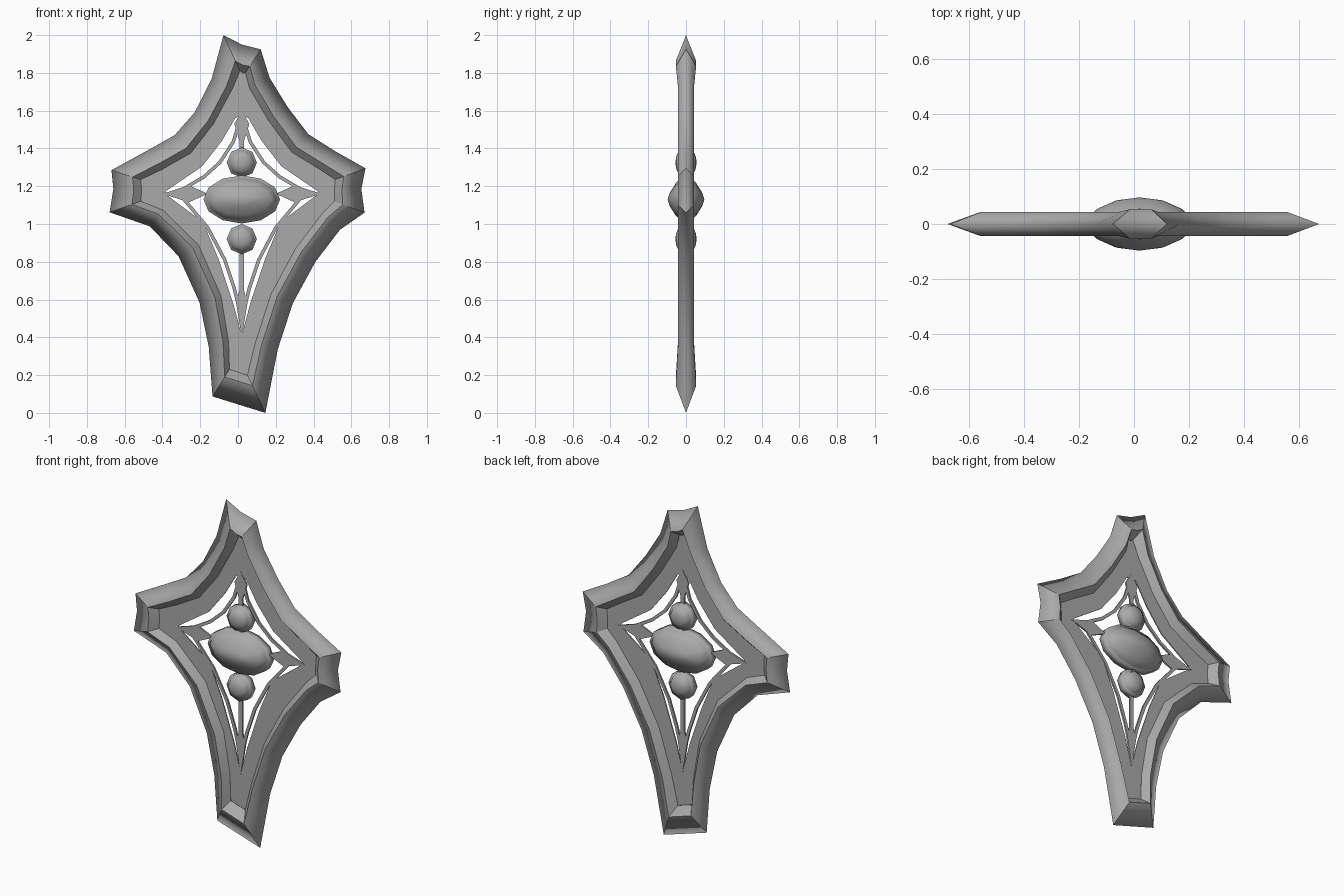
import bpy, bmesh, math
from mathutils import Vector

if "Cube" in bpy.data.objects:
    bpy.data.objects.remove(bpy.data.objects["Cube"])

CX = 0.02  # axis of the inner ornament
metal = bpy.data.materials.new("grey metal")
metal.diffuse_color = (0.4, 0.4, 0.4, 1)
metal.use_nodes = True
metal.node_tree.nodes["Principled BSDF"].inputs["Base Color"].default_value = metal.diffuse_color


def finish(bm, name):
    bmesh.ops.recalc_face_normals(bm, faces=bm.faces)
    me = bpy.data.meshes.new(name)
    bm.to_mesh(me)
    bm.free()
    me.materials.append(metal)
    ob = bpy.data.objects.new(name, me)
    bpy.context.collection.objects.link(ob)
    return ob


def plate(name, polys, half=0.005):
    """Thin flat pieces from x/z outlines."""
    bm = bmesh.new()
    for poly in polys:
        f, b = ([bm.verts.new((x, y, z)) for x, z in poly] for y in (-half, half))
        bm.faces.new(f)
        bm.faces.new(b[::-1])
        for i in range(len(poly)):
            j = (i + 1) % len(poly)
            bm.faces.new((f[i], b[i], b[j], f[j]))
    return finish(bm, name)


def gem(name, cz, rings, apex, n=10):
    """Double-sided stone; rings are (x radius, z radius, height)."""
    bm = bmesh.new()
    layers = [(a, b, -h) for a, b, h in reversed(rings)] + rings
    loops = [[bm.verts.new((CX + a * math.cos(2 * math.pi * i / n), y,
                            cz + b * math.sin(2 * math.pi * i / n))) for i in range(n)]
             for a, b, y in layers]
    for p, q in zip(loops, loops[1:]):
        for i in range(n):
            bm.faces.new((p[i], p[i - 1], q[i - 1], q[i]))
    for loop, y in ((loops[0], -apex), (loops[-1], apex)):
        tip = bm.verts.new((CX, y, cz))
        for i in range(n):
            bm.faces.new((loop[i], loop[i - 1], tip))
    for f in bm.faces:
        f.smooth = True
    return finish(bm, name)


# Frame stations: outer x, z, inner x, z (clockwise from the top)
S = [(-.077, 2.0, .01, 1.81), (.02, 1.95, .025, 1.80), (.12, 1.925, .04, 1.80),
     (.167, 1.775, .06, 1.72), (.262, 1.62, .16, 1.55), (.373, 1.475, .285, 1.38),
     (.515, 1.385, .44, 1.285), (.675, 1.295, .515, 1.235), (.653, 1.185, .51, 1.18),
     (.67, 1.06, .51, 1.12), (.54, .97, .45, 1.06), (.41, .80, .305, .87),
     (.29, .58, .175, .63), (.21, .335, .09, .365), (.145, 0, .05, .20),
     (-.135, .087, -.045, .23), (-.155, .35, -.05, .38), (-.204, .585, -.09, .62),
     (-.315, .83, -.21, .89), (-.468, .988, -.40, 1.075), (-.68, 1.062, -.515, 1.12),
     (-.66, 1.185, -.51, 1.18), (-.67, 1.285, -.515, 1.235), (-.46, 1.40, -.40, 1.29),
     (-.336, 1.47, -.25, 1.375), (-.23, 1.59, -.13, 1.53), (-.14, 1.767, -.03, 1.715)]
corners = {0, 2, 7, 9, 14, 15, 20, 22}
raised = {0, 1, 2, 14, 15}

# Frame: sharp-ridged moulding, rounded over the outer rim
bm = bmesh.new()
section = [(1, -.003), (.72, -.043), (0, 0), (.72, .043), (1, .003)]
rows = []
for k, (ox, oz, ix, iz) in enumerate(S):
    tall = 1.25 if k in raised else 1
    rows.append([bm.verts.new((ox + (ix - ox) * t, y * tall, oz + (iz - oz) * t))
                 for t, y in section])
for k, p in enumerate(rows):
    q = rows[(k + 1) % len(rows)]
    for j in range(4):
        bm.faces.new((p[j], p[j + 1], q[j + 1], q[j])).smooth = True
for k, p in enumerate(rows):
    for j in (1, 3):  # ridge lines
        bm.edges.get((p[j], rows[(k + 1) % len(rows)][j])).smooth = False
    if k in corners:
        for j in range(4):
            bm.edges.get((p[j], p[j + 1])).smooth = False
finish(bm, "frame")

# Panel with concave diamond opening
quarter = [(0, 1.58), (.035, 1.56), (.105, 1.44), (.21, 1.305), (.40, 1.175), (.41, 1.16),
           (.385, 1.145), (.205, 1.01), (.125, .82), (.045, .58), (0, .41)]
hole = [(CX + x, z) for x, z in quarter] + [(CX - x, z) for x, z in quarter[-2:0:-1]]
bm = bmesh.new()
for loop in ([(s[2], s[3]) for s in S], hole):
    vs = [bm.verts.new((x, 0, z)) for x, z in loop]
    for i in range(len(vs)):
        bm.edges.new((vs[i - 1], vs[i]))
bmesh.ops.triangle_fill(bm, use_beauty=True, edges=bm.edges[:], normal=(0, -1, 0))
panel = finish(bm, "pierced_panel")
sol = panel.modifiers.new("thickness", "SOLIDIFY")
sol.thickness, sol.offset = 0.006, 0

# Thin tracery strips, mirrored left and right
strips = []
for path in ([(.025, 1.50), (.045, 1.435), (.115, 1.327), (.20, 1.25), (.31, 1.185)],
             [(.31, 1.135), (.18, .98), (.09, .81), (.04, .66), (.015, .56)]):
    pts = [Vector(p) for p in path]
    left, right = [], []
    for i, p in enumerate(pts):
        d = (pts[min(i + 1, 4)] - pts[max(i - 1, 0)]).normalized()
        side = Vector((-d.y, d.x)) * 0.009
        left.append(p + side)
        right.append(p - side)
    for i in range(4):
        quad = (left[i], left[i + 1], right[i + 1], right[i])
        for m in (1, -1):
            strips.append([(CX + m * v.x, v.y) for v in quad])
plate("tracery_strips", strips)

# Pointed leaves towards the four corners, with stems
leaves = [[(0, 1.60), (.04, 1.53), (.012, 1.44), (.012, 1.38), (-.012, 1.38),
           (-.012, 1.44), (-.04, 1.53)],
          [(0, .40), (.03, .58), (.012, .65), (.012, .88), (-.012, .88),
           (-.012, .65), (-.03, .58)]]
for m in (1, -1):
    leaves.append([(m * .18, 1.16), (m * .28, 1.205), (m * .42, 1.16), (m * .28, 1.115)])
plate("corner_leaves", [[(CX + x, z) for x, z in poly] for poly in leaves])

# Stones and their settings
gem("centre_setting", 1.13, [(.203, .127, .022)], .022, 12)
gem("centre_stone", 1.13, [(.188, .115, .025), (.155, .085, .055), (.085, .035, .086)], .097, 12)
for label, z in (("upper", 1.325), ("lower", .92)):
    gem(label + "_setting", z, [(.08, .08, .022)], .022, 8)
    gem(label + "_stone", z, [(.07, .07, .02), (.055, .055, .042), (.028, .028, .053)], .056, 8)
